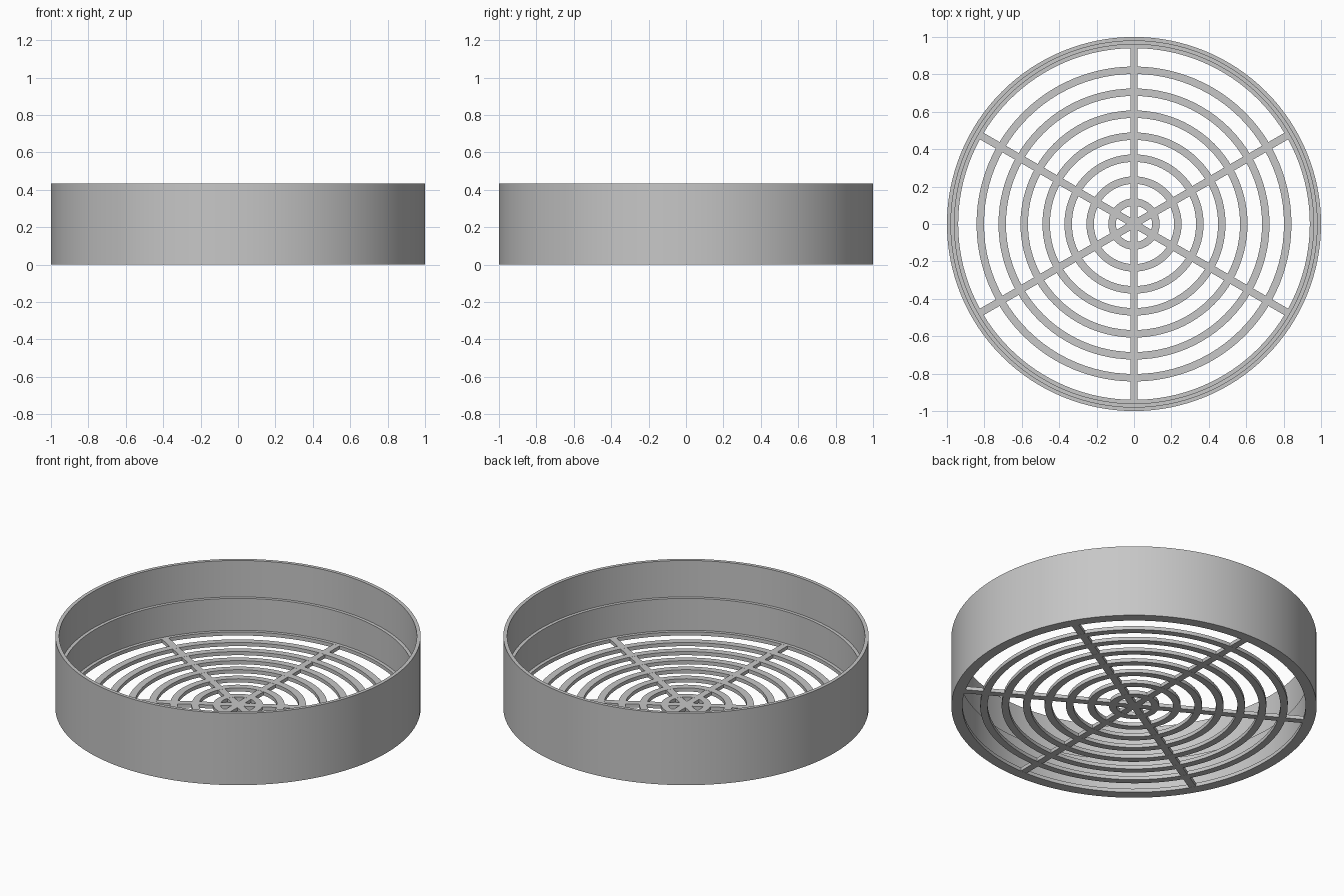
import bpy
import bmesh
from math import cos, sin, pi

cube = bpy.data.objects.get("Cube")
if cube:
    bpy.data.objects.remove(cube, do_unlink=True)

# Single grey material
grey = bpy.data.materials.new("light_grey")
grey.use_nodes = True
colour = (0.57, 0.57, 0.57, 1)
grey.diffuse_color = colour
grey.node_tree.nodes["Principled BSDF"].inputs["Base Color"].default_value = colour

HEIGHT = 0.435
THICK = 0.022      # grille thickness
WIDTH = 0.04       # bar width
FLANGE = 0.94      # inner radius of the bottom flange
LEDGE = 0.215      # height of the inner step


def finish(bm, name):
    bmesh.ops.recalc_face_normals(bm, faces=bm.faces)
    mesh = bpy.data.meshes.new(name)
    bm.to_mesh(mesh)
    bm.free()
    mesh.materials.append(grey)
    obj = bpy.data.objects.new(name, mesh)
    bpy.context.collection.objects.link(obj)
    bpy.ops.object.select_all(action='DESELECT')
    obj.select_set(True)
    bpy.context.view_layer.objects.active = obj
    bpy.ops.object.shade_smooth_by_angle(angle=pi / 6)
    return obj


def lathe(name, profile, sides):
    """Revolve a closed (radius, height) profile around z."""
    bm = bmesh.new()
    loops = []
    for i in range(sides):
        a = 2 * pi * i / sides
        loops.append([bm.verts.new((r * cos(a), r * sin(a), z)) for r, z in profile])
    n = len(profile)
    for i in range(sides):
        a, b = loops[i], loops[(i + 1) % sides]
        for j in range(n):
            k = (j + 1) % n
            bm.faces.new((a[j], b[j], b[k], a[k]))
    return finish(bm, name)


# Outer wall with stepped inside and bottom flange
lathe("stepped_wall", [
    (1, 0), (1, HEIGHT), (0.979, HEIGHT), (0.979, LEDGE),
    (0.96, LEDGE), (0.96, THICK), (FLANGE, THICK), (FLANGE, 0)], 128)

# Concentric grille rings
for i in range(7):
    outer = 0.137 + 0.1175 * i
    inner = outer - WIDTH
    lathe(f"grille_ring_{i + 1}",
          [(outer, 0), (outer, THICK), (inner, THICK), (inner, 0)], 96)

# Three full-width bars crossing at the centre, set a hair inside the rings
for i in range(3):
    bm = bmesh.new()
    bmesh.ops.create_cube(bm, size=1)
    bmesh.ops.scale(bm, vec=(1.9, WIDTH, THICK - 0.001), verts=bm.verts)
    bmesh.ops.translate(bm, vec=(0, 0, THICK / 2), verts=bm.verts)
    bar = finish(bm, f"cross_bar_{i + 1}")
    bar.rotation_euler.z = pi / 6 + i * pi / 3
